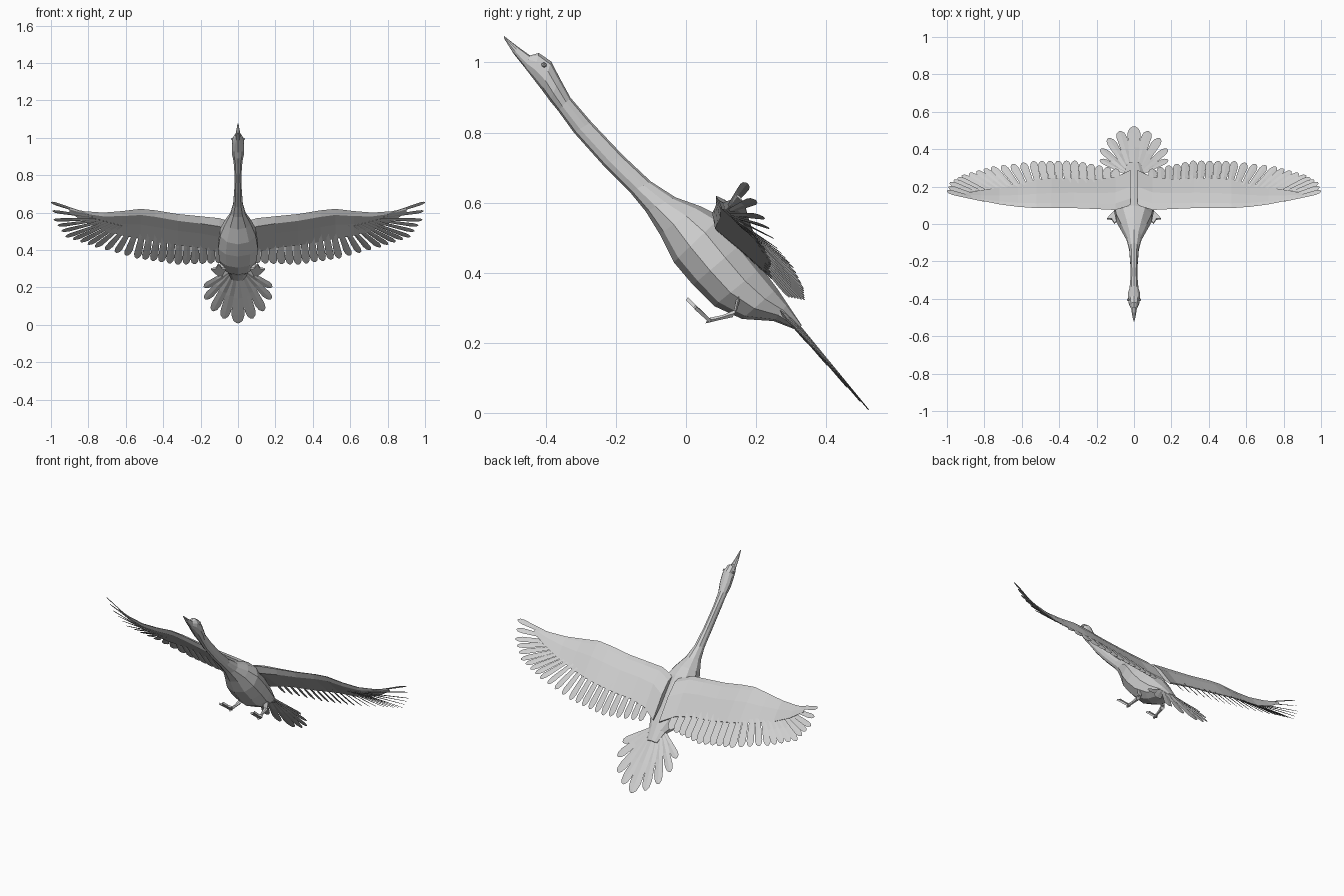
import bpy, bmesh, math
from mathutils import Vector, Matrix

cube = bpy.data.objects.get("Cube")
if cube:
    bpy.data.objects.remove(cube)

plumage = bpy.data.materials.new("pale_grey_plumage")
plumage.use_nodes = True
COLOUR = (0.62, 0.62, 0.62, 1)
plumage.diffuse_color = COLOUR
plumage.node_tree.nodes["Principled BSDF"].inputs["Base Color"].default_value = COLOUR


def finish(bm, name, mirror=False):
    bmesh.ops.recalc_face_normals(bm, faces=bm.faces)
    mesh = bpy.data.meshes.new(name)
    bm.to_mesh(mesh)
    bm.free()
    mesh.materials.append(plumage)
    ob = bpy.data.objects.new(name, mesh)
    bpy.context.collection.objects.link(ob)
    if mirror:
        ob.modifiers.new("Mirror", "MIRROR").use_clip = False
    return ob


def loft(bm, rings):
    """Skin a list of equal-length point rings and cap both ends."""
    loops = [[bm.verts.new(p) for p in ring] for ring in rings]
    n = len(loops[0])
    for a, b in zip(loops, loops[1:]):
        for i in range(n):
            j = (i + 1) % n
            bm.faces.new((a[i], a[j], b[j], b[i]))
    bm.faces.new(loops[0])
    bm.faces.new(loops[-1])


def feather(bm, root, tip, width, normal, twist=0.0, thick=0.006):
    """Thin blade, narrow at the root, with a blunt rounded tip."""
    root, tip = Vector(root), Vector(tip)
    along = tip - root
    side = along.cross(normal).normalized()
    side = Matrix.Rotation(twist, 3, along.normalized()) @ side
    up = side.cross(along).normalized()
    rings = []
    for t, w in ((0, 0.5), (0.55, 0.85), (0.85, 1), (0.95, 0.75), (1, 0.25)):
        c = root + along * t
        s = side * width * w / 2
        h = up * thick / 2 * (1.1 - 0.8 * t)
        rings.append((c - s, c + h, c + s, c - h))
    loft(bm, rings)


# Body, neck, head and beak: top (y, z), bottom (y, z), half width
sections = [
    (-.52, 1.076, -.52, 1.07, .003), (-.48, 1.045, -.492, 1.025, .010),
    (-.445, 1.02, -.46, .985, .016), (-.42, 1.027, -.437, .955, .028),
    (-.385, 1.003, -.41, .92, .035), (-.36, .955, -.388, .89, .034),
    (-.33, .9, -.365, .862, .025), (-.27, .83, -.32, .80, .020),
    (-.18, .735, -.235, .705, .021), (-.10, .66, -.16, .63, .027),
    (-.03, .615, -.115, .575, .042), (.04, .59, -.075, .51, .072),
    (.10, .56, -.035, .43, .10), (.16, .485, .02, .365, .112),
    (.215, .415, .08, .305, .105), (.26, .355, .16, .268, .085),
    (.29, .31, .25, .262, .055), (.33, .25, .32, .235, .035),
]
SIDES = 10
rings = []
for ty, tz, by, bz, w in sections:
    top, bottom = Vector((0, ty, tz)), Vector((0, by, bz))
    mid, half = (top + bottom) / 2, (top - bottom) / 2
    rings.append([mid + half * math.cos(a) + Vector((w * math.sin(a), 0, 0))
                  for a in (2 * math.pi * i / SIDES for i in range(SIDES))])
bm = bmesh.new()
loft(bm, rings)
finish(bm, "body_neck_and_head")

# Eyes
bm = bmesh.new()
bmesh.ops.create_icosphere(bm, subdivisions=1, radius=.008,
                           matrix=Matrix.Translation((.030, -.405, .993)))
finish(bm, "eyes", True)

# Wing arm: x, leading y, leading z, chord, thickness
stations = [
    (.02, .10, .545, .27, .050), (.10, .075, .57, .25, .050),
    (.20, .08, .58, .23, .040), (.32, .085, .592, .23, .034),
    (.44, .085, .612, .23, .030), (.52, .085, .62, .22, .026),
    (.62, .092, .608, .18, .022), (.72, .105, .60, .13, .018),
    (.82, .125, .607, .08, .012), (.90, .145, .622, .03, .006),
]
chord_dir = Vector((0, .69, -.72))
wing_up = Vector((0, .72, .69))
rings = []
for x, y, z, chord, thick in stations:
    lead = Vector((x, y, z))
    rings.append([lead + chord_dir * chord * c + wing_up * thick * h
                  for c, h in ((0, 0), (.12, .4), (.45, .45), (1, .05),
                               (1, -.1), (.5, -.3), (.15, -.5))])
bm = bmesh.new()
loft(bm, rings)
finish(bm, "wing_arms", True)

# Flight feathers, spread from key feathers: index, root, tip, width
keys = [
    (0, (.10, .15, .50), (.10, .295, .33), .046),
    (5, (.31, .16, .52), (.32, .338, .322), .046),
    (10, (.50, .16, .54), (.54, .335, .355), .044),
    (14, (.62, .16, .53), (.76, .305, .415), .040),
    (18, (.70, .14, .55), (.92, .26, .47), .036),
    (21, (.76, .13, .565), (.985, .22, .56), .034),
    (23, (.80, .125, .59), (1.0, .175, .655), .030),
]
bm = bmesh.new()
for (i0, r0, t0, w0), (i1, r1, t1, w1) in zip(keys, keys[1:]):
    for i in range(i0, i1 + (i1 == keys[-1][0])):
        f = (i - i0) / (i1 - i0)
        feather(bm, Vector(r0).lerp(Vector(r1), f), Vector(t0).lerp(Vector(t1), f),
                w0 + (w1 - w0) * f, wing_up, math.radians(12))
finish(bm, "flight_feathers", True)

# Tail fan: sideways reach, length, width
tail_base = Vector((0, .29, .285))
tail_dir = Vector((0, .642, -.767))
tail_up = Vector((0, .767, .642))
bm = bmesh.new()
for k, (reach, length, width) in enumerate(
        [(0, .36, .070), (.075, .325, .056), (.135, .27, .052),
         (.175, .185, .048), (.18, .10, .044)]):
    for s in ((1, -1) if k else (1,)):
        lift = -tail_up * .003 * k
        root = tail_base + Vector((s * reach * .12, 0, 0)) - tail_dir * .03 + lift
        tip = tail_base + Vector((s * reach, 0, 0)) + tail_dir * length + lift
        feather(bm, root, tip, width, tail_up, 0, .010)
finish(bm, "tail_feathers")

# Legs: tapered bent tubes
bm = bmesh.new()
path = [((.075, .155, .35), .018), ((.085, .14, .285), .014),
        ((.09, .10, .272), .008), ((.095, .06, .263), .009)]
rings = []
for p, r in path:
    rings.append([Vector(p) + Vector((r * math.cos(a), r * .6 * math.sin(a), r * math.sin(a)))
                  for a in (math.tau * i / 6 for i in range(6))])
loft(bm, rings)
finish(bm, "legs", True)

# Webbed feet with three toes
bm = bmesh.new()
outline = [(.085, .067, .257), (.065, .025, .295), (.085, .022, .30), (.105, .0, .322),
           (.118, .022, .30), (.145, .025, .295), (.105, .067, .257)]
drop = Vector((0, .006, .008))
loft(bm, [[Vector(p) for p in outline], [Vector(p) + drop for p in outline]])
finish(bm, "webbed_feet", True)
